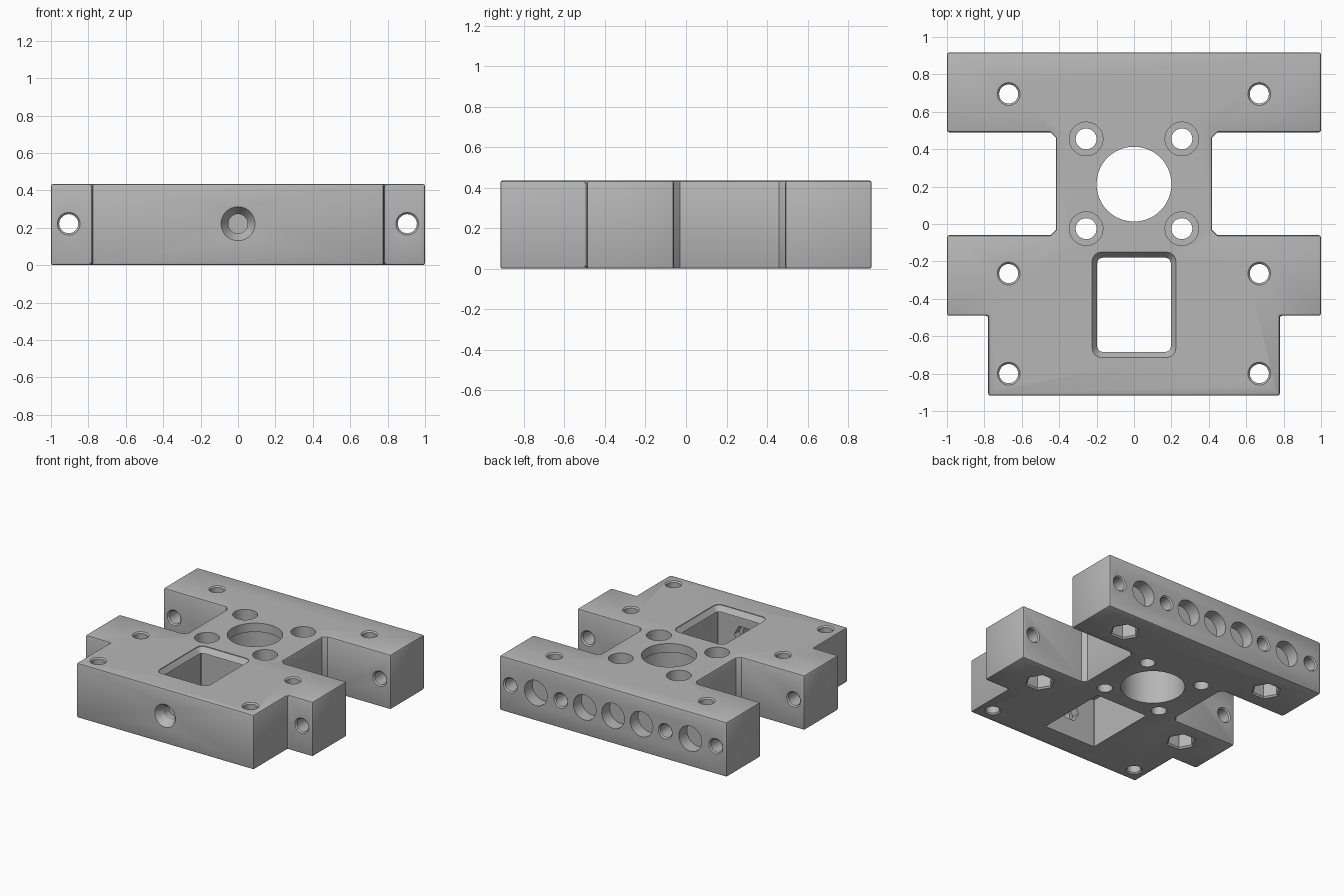
import bpy, bmesh, math
from mathutils import Vector

cube = bpy.data.objects.get("Cube")
if cube:
    bpy.data.objects.remove(cube, do_unlink=True)

H = 0.435          # plate thickness
MID = 0.222        # height of the horizontal bores
BACK = 0.917       # back face
EPS = 0.02         # cutter overshoot

grey = bpy.data.materials.new("plain_grey")
grey.use_nodes = True
grey.diffuse_color = (0.47, 0.47, 0.47, 1)
grey.node_tree.nodes["Principled BSDF"].inputs["Base Color"].default_value = (0.47, 0.47, 0.47, 1)


def new_object(name, bm):
    bmesh.ops.recalc_face_normals(bm, faces=bm.faces)
    mesh = bpy.data.meshes.new(name)
    bm.to_mesh(mesh)
    bm.free()
    mesh.materials.append(grey)
    obj = bpy.data.objects.new(name, mesh)
    bpy.context.collection.objects.link(obj)
    return obj


def loft(name, loops):
    """Closed solid through a stack of equal-length point loops."""
    bm = bmesh.new()
    rows = [[bm.verts.new(p) for p in loop] for loop in loops]
    n = len(rows[0])
    for a, b in zip(rows, rows[1:]):
        for i in range(n):
            j = (i + 1) % n
            bm.faces.new((a[i], a[j], b[j], b[i]))
    bm.faces.new(rows[0])
    bm.faces.new(rows[-1])
    return new_object(name, bm)


def apply(obj, mod):
    bpy.context.view_layer.objects.active = obj
    bpy.ops.object.modifier_apply(modifier=mod.name)


def cut(cutter):
    mod = block.modifiers.new("cut", 'BOOLEAN')
    mod.operation = 'DIFFERENCE'
    mod.solver = 'EXACT'
    mod.object = cutter
    apply(block, mod)
    bpy.data.objects.remove(cutter, do_unlink=True)


def bore(u, v, rings, axis='Z', sides=32):
    """Turned hole at (u, v); rings are (radius, position along axis)."""
    loops = []
    for r, h in rings:
        loop = []
        for i in range(sides):
            t = math.tau * i / sides
            a, b = u + r * math.cos(t), v + r * math.sin(t)
            loop.append((a, b, h) if axis == 'Z' else (a, h, b))
        loops.append(loop)
    cut(loft("hole_cutter", loops))


def through(u, v, lo, hi, axis, r=0.051, lip=0.01):
    """Straight hole with a small countersink at both ends."""
    big = r + lip
    bore(u, v, [(big, lo - EPS), (big, lo), (r, lo + lip),
                (r, hi - lip), (big, hi), (big, hi + EPS)], axis)


def round_rect(hx, hy, cy, z, rad, steps=5):
    pts = []
    for k, (sx, sy) in enumerate(((1, 1), (-1, 1), (-1, -1), (1, -1))):
        for i in range(steps):
            t = math.pi / 2 * (k + i / (steps - 1))
            pts.append((sx * (hx - rad) + rad * math.cos(t),
                        cy + sy * (hy - rad) + rad * math.sin(t), z))
    return pts


# Main block: mirrored outline, extruded, with chamfered edges
half = [(0.78, -BACK), (0.78, -0.49), (1, -0.49), (1, -0.06), (0.447, -0.06),
        (0.417, -0.03), (0.417, 0.46), (0.447, 0.49), (1, 0.49), (1, BACK)]
outline = half + [(-x, y) for x, y in reversed(half)]
block = loft("mounting_block", [[(x, y, z) for x, y in outline] for z in (0, H)])
bevel = block.modifiers.new("edge_chamfer", 'BEVEL')
bevel.width = 0.012
bevel.segments = 2
bevel.limit_method = 'ANGLE'
bevel.angle_limit = math.radians(50)
apply(block, bevel)

# Central bore with a narrower lip at the top
bore(0, 0.213, [(0.233, -EPS), (0.233, H - 0.07), (0.2, H - 0.07), (0.2, H + EPS)], sides=64)

# Rectangular window: chamfered rounded opening above a wider cavity
cy = -0.432
cut(loft("window_cutter", [
    round_rect(0.197, 0.252, cy, H - 0.1, 0.03),
    round_rect(0.197, 0.252, cy, H - 0.045, 0.03),
    round_rect(0.224, 0.282, cy, H - 0.005, 0.05),
    round_rect(0.224, 0.282, cy, H + EPS, 0.05)]))
cut(loft("cavity_cutter", [round_rect(0.23, 0.295, cy, z, 0.004, 2) for z in (-EPS, H - 0.045)]))

for s in (-1, 1):
    # Counterbored holes around the central bore
    for y in (0.455, -0.025):
        bore(s * 0.256, y, [(0.056, -EPS), (0.056, H - 0.22), (0.09, H - 0.22), (0.09, H + EPS)])
    # Vertical screw holes
    for y in (0.695, -0.265, -0.8):
        through(s * 0.67, y, 0, H, 'Z')
    # Hexagonal nut pockets underneath
    for y in (0.695, -0.265):
        bore(s * 0.67, y, [(0.112, -EPS), (0.112, 0), (0.1, 0.012), (0.1, 0.15)], sides=6)
    # Long rod holes through both pairs of arms
    through(s * 0.905, MID, -0.49, -0.06, 'Y')
    through(s * 0.905, MID, 0.49, BACK, 'Y')
    # Small blind holes in the back
    bore(s * 0.46, MID, [(0.051, BACK - 0.3), (0.051, BACK - 0.01),
                         (0.061, BACK), (0.061, BACK + EPS)], 'Y')

# Large shallow pockets in the back
for x in (-0.68, -0.25, 0, 0.25, 0.68):
    bore(x, MID, [(0.1, BACK - 0.1), (0.1, BACK + EPS)], 'Y')

# Countersunk front screw hole, with a nut recess inside the window
bore(0, MID, [(0.091, -BACK - EPS), (0.091, -BACK), (0.052, -BACK + 0.06), (0.052, -0.6)], 'Y')
bore(0, MID, [(0.085, -0.79), (0.085, -0.6)], 'Y', sides=6)

# Smooth bores, sharp edges
bpy.ops.object.select_all(action='DESELECT')
block.select_set(True)
bpy.context.view_layer.objects.active = block
bpy.ops.object.shade_smooth_by_angle(angle=math.radians(25))
